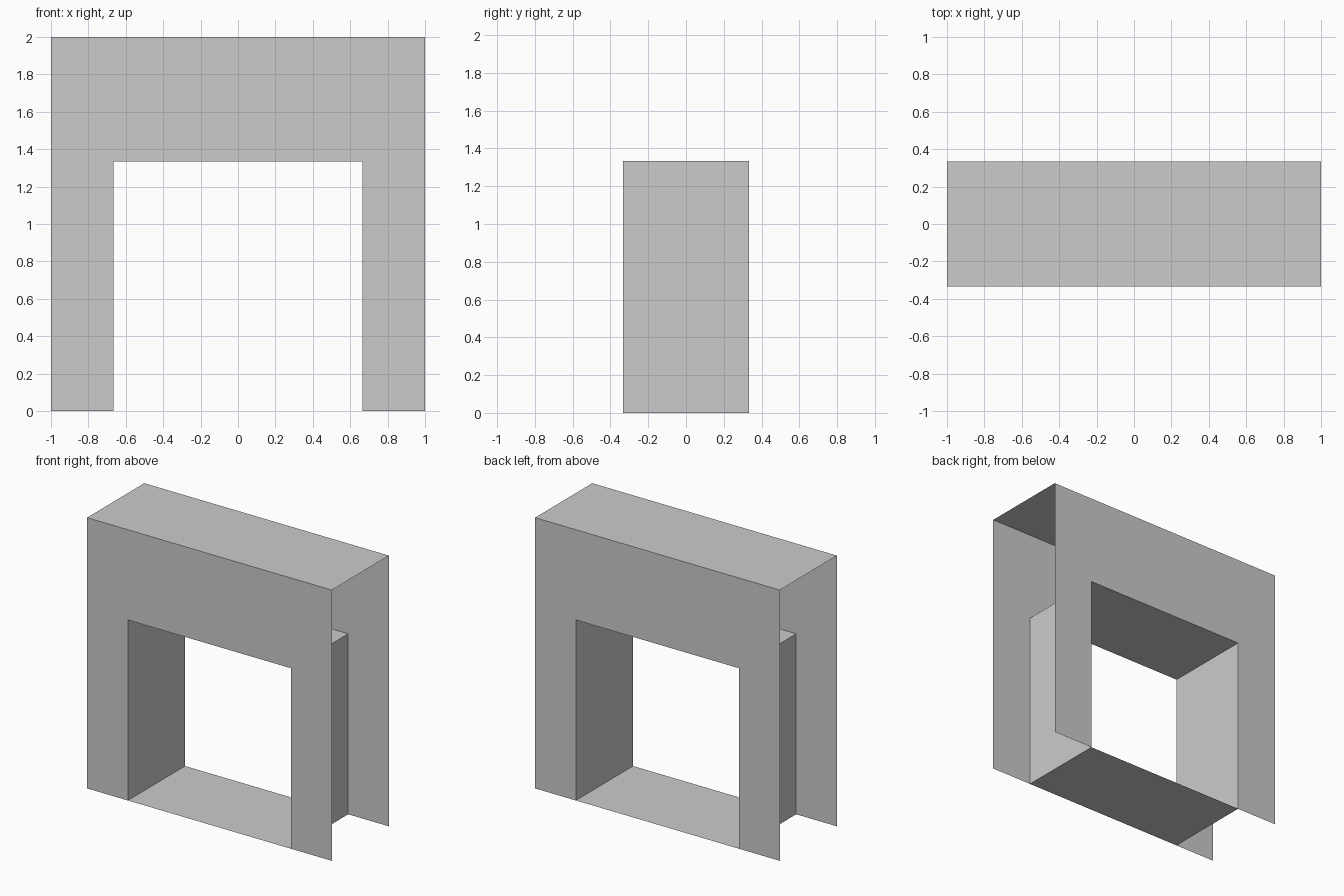
import bpy
import bmesh

if "Cube" in bpy.data.objects:
    bpy.data.objects.remove(bpy.data.objects["Cube"])

HALF_WIDTH, HEIGHT = 1.0, 2.0
DOOR, DOOR_TOP = 0.6667, 1.3333
DEPTH = 0.3333


def add_part(name, build):
    bm = bmesh.new()
    build(bm)
    mesh = bpy.data.meshes.new(name)
    bm.to_mesh(mesh)
    bm.free()
    obj = bpy.data.objects.new(name, mesh)
    bpy.context.collection.objects.link(obj)
    return obj


def face(bm, points):
    return bm.faces.new([bm.verts.new(p) for p in points])


# Flat arch-shaped panel, counter-clockwise seen from the front
half = [(DOOR, DOOR_TOP), (DOOR, 0), (HALF_WIDTH, 0), (HALF_WIDTH, HEIGHT)]
arch = half + [(-x, z) for x, z in reversed(half)]

for name, y in (("front_panel", -DEPTH), ("back_panel", DEPTH)):
    outline = arch if y < 0 else arch[::-1]
    add_part(name, lambda bm: face(bm, [(x, y, z) for x, z in outline]))

# Roof slab surface; the outer sides and leg bottoms stay open
add_part("roof", lambda bm: face(bm, [
    (-HALF_WIDTH, -DEPTH, HEIGHT), (HALF_WIDTH, -DEPTH, HEIGHT),
    (HALF_WIDTH, DEPTH, HEIGHT), (-HALF_WIDTH, DEPTH, HEIGHT)]))


# Passage lining: floor, two walls and ceiling facing into the opening
def lining(bm):
    loop = [(-DOOR, 0), (DOOR, 0), (DOOR, DOOR_TOP), (-DOOR, DOOR_TOP)]
    front, back = [[bm.verts.new((x, y, z)) for x, z in loop]
                   for y in (-DEPTH, DEPTH)]
    for i in range(4):
        j = (i + 1) % 4
        bm.faces.new((front[i], front[j], back[j], back[i]))


add_part("passage_lining", lining)
